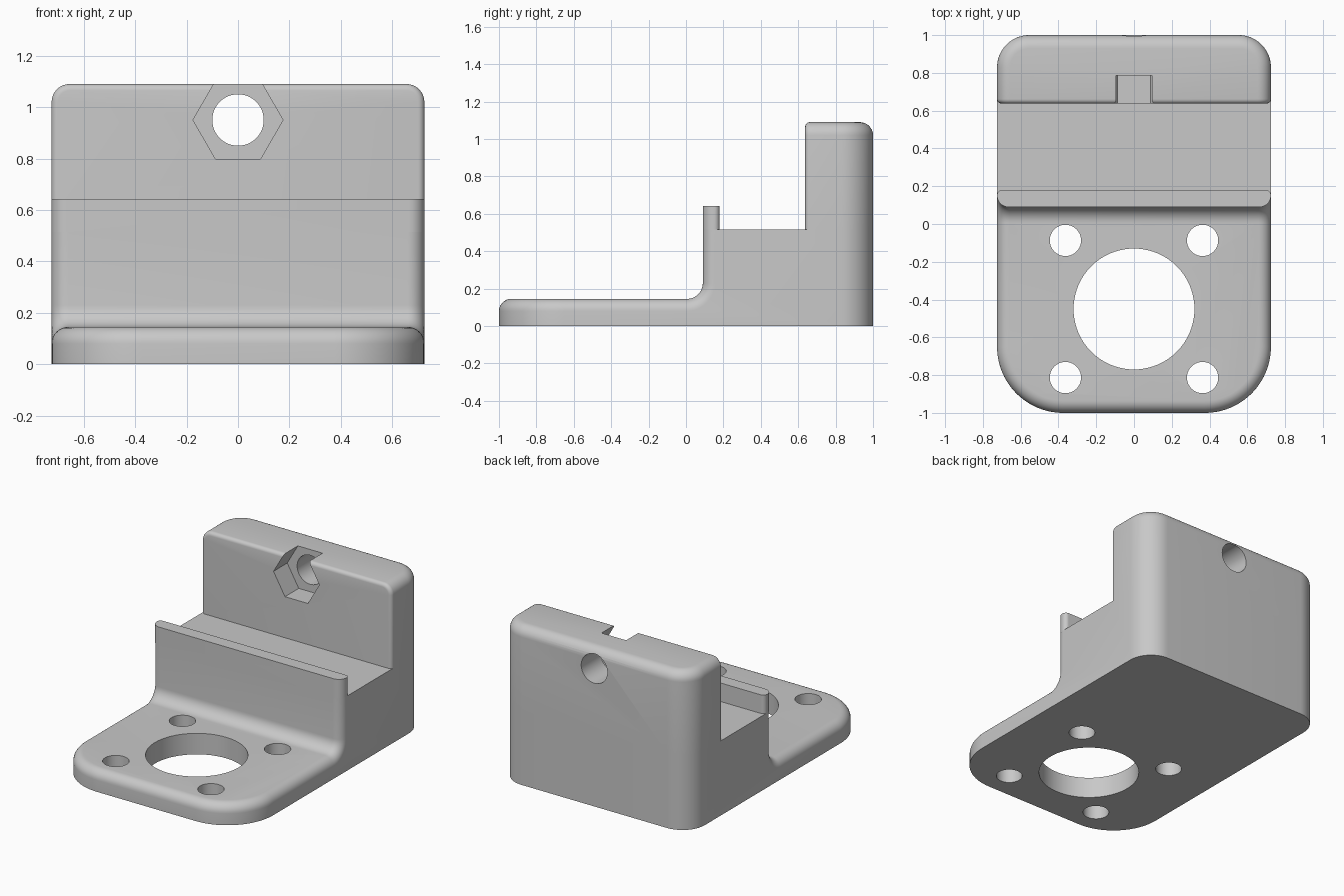
import bpy, bmesh, math
from mathutils import Matrix, Vector

old = bpy.data.objects.get("Cube")
if old:
    bpy.data.objects.remove(old, do_unlink=True)

HALF = 0.725      # half width
DECK = 0.515      # height of the slot floor
EPS = 0.001

grey = bpy.data.materials.new("light_grey")
grey.use_nodes = True
grey.diffuse_color = (0.58, 0.58, 0.58, 1)
grey.node_tree.nodes["Principled BSDF"].inputs["Base Color"].default_value = grey.diffuse_color


def finish(bm, name):
    bmesh.ops.recalc_face_normals(bm, faces=bm.faces[:])
    mesh = bpy.data.meshes.new(name)
    bm.to_mesh(mesh)
    bm.free()
    obj = bpy.data.objects.new(name, mesh)
    mesh.materials.append(grey)
    bpy.context.collection.objects.link(obj)
    return obj


def extruded(profile):
    """Solid from a (y, z) side profile spanning the full width."""
    bm = bmesh.new()
    face = bm.faces.new([bm.verts.new((-HALF, y, z)) for y, z in profile])
    out = bmesh.ops.extrude_face_region(bm, geom=[face])
    moved = [v for v in out["geom"] if isinstance(v, bmesh.types.BMVert)]
    bmesh.ops.translate(bm, verts=moved, vec=(2 * HALF, 0, 0))
    bmesh.ops.recalc_face_normals(bm, faces=bm.faces[:])
    return bm


def block(y0, y1, z0, z1):
    return extruded([(y0, z0), (y1, z0), (y1, z1), (y0, z1)])


def round_edges(bm, rule, radius, segments):
    edges = [e for e in bm.edges if rule(e, e.verts[0].co, e.verts[1].co)]
    bmesh.ops.bevel(bm, geom=edges, offset=radius, offset_type='OFFSET',
                    segments=segments, profile=0.5, affect='EDGES',
                    clamp_overlap=False)


def upright_at(y):
    return lambda e, a, b: (abs(a.y - y) < EPS and abs(b.y - y) < EPS
                            and abs(a.x - b.x) < EPS)


def rod(name, radius, sides, start, end):
    """Prism between two points, used as a cutter."""
    a, b = Vector(start), Vector(end)
    bm = bmesh.new()
    turn = (b - a).to_track_quat('Z', 'Y').to_matrix().to_4x4()
    bmesh.ops.create_cone(bm, cap_ends=True, segments=sides, radius1=radius,
                          radius2=radius, depth=(b - a).length,
                          matrix=Matrix.Translation((a + b) / 2) @ turn)
    obj = finish(bm, name)
    obj.hide_render = True
    return obj


def combine(target, other, operation):
    mod = target.modifiers.new("combine", 'BOOLEAN')
    mod.operation = operation
    mod.solver = 'EXACT'
    mod.object = other
    bpy.context.view_layer.objects.active = target
    bpy.ops.object.modifier_apply(modifier=mod.name)
    bpy.data.objects.remove(other, do_unlink=True)


# Base: mounting plate, concave fillet and block
fillet = [(0.005 + 0.085 * math.cos(t), 0.23 + 0.085 * math.sin(t))
          for t in (-math.pi / 2 * i / 10 for i in range(11))]
bm = extruded([(-1, 0), (1, 0), (1, DECK), (0.09, DECK)] + fillet + [(-1, 0.145)])
round_edges(bm, upright_at(-1), 0.35, 20)
round_edges(bm, upright_at(1), 0.17, 14)
round_edges(bm, lambda e, a, b: min(a.z, b.z) > 0.14 and max(a.y, b.y) < 0.091
            and e.calc_length() < 1.3, 0.065, 8)
bracket = finish(bm, "motor_bracket")

# Thin lip in front of the slot
bm = block(0.09, 0.18, DECK, 0.643)
round_edges(bm, upright_at(0.09), 0.06, 8)
round_edges(bm, upright_at(0.18), 0.028, 8)
lip = finish(bm, "lip")

# Tall rear wall
top = 1.09
bm = block(0.637, 1, DECK, top)
round_edges(bm, upright_at(1), 0.17, 14)
round_edges(bm, lambda e, a, b: min(a.z, b.z) > top - EPS
            and max(a.y, b.y) > 0.64, 0.07, 8)
round_edges(bm, lambda e, a, b: max(a.y, b.y) < 0.637 + EPS
            and max(a.z, b.z) > DECK + EPS, 0.025, 5)
wall = finish(bm, "rear_wall")

# Bolt hole and nut pocket in the wall
combine(wall, rod("bolt_cutter", 0.1, 48, (0, 0.5, 0.95), (0, 1.2, 0.95)), 'DIFFERENCE')
nut = rod("nut_cutter", 0.175, 6, (0, 0.5, 0), (0, 0.787, 0))
# Turn the prism so that its corners point sideways
if max(v.co.x for v in nut.data.vertices) < 0.17:
    nut.data.transform(Matrix.Rotation(math.radians(30), 4, 'Y'))
nut.data.transform(Matrix.Translation((0, 0, 0.95)))
combine(wall, nut, 'DIFFERENCE')

# Large centre hole and four screw holes in the plate
holes = [(0, -0.45, 0.32, 80)]
holes += [(x, -0.45 + y, 0.083, 40) for x in (-0.363, 0.363) for y in (-0.363, 0.363)]
for x, y, radius, sides in holes:
    combine(bracket, rod("hole_cutter", radius, sides, (x, y, -0.2), (x, y, 0.4)), 'DIFFERENCE')

# Join everything into one solid
combine(bracket, lip, 'UNION')
combine(bracket, wall, 'UNION')

bpy.ops.object.select_all(action='DESELECT')
bracket.select_set(True)
bpy.context.view_layer.objects.active = bracket
bpy.ops.object.shade_smooth_by_angle(angle=math.radians(30))
